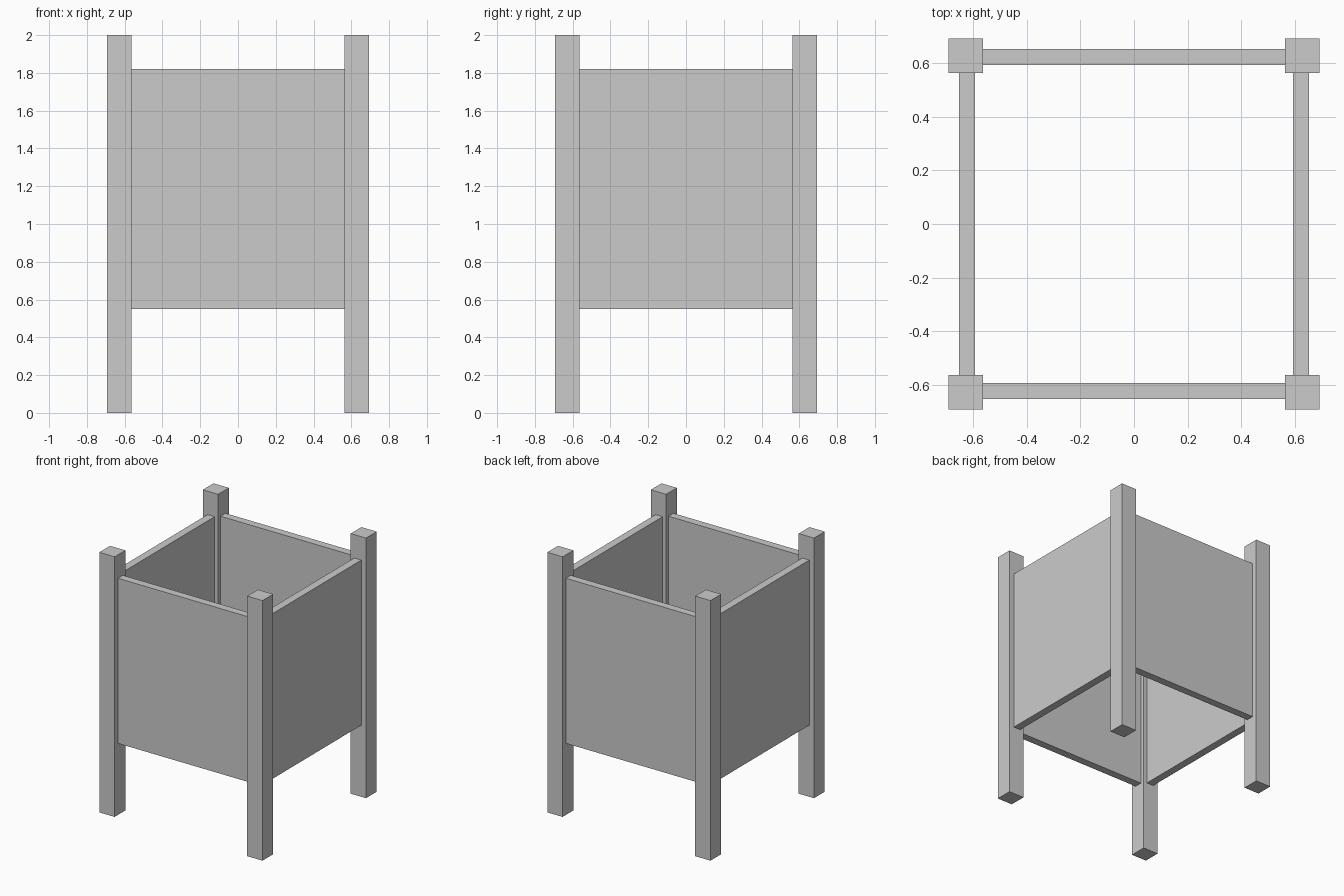
import bpy

if "Cube" in bpy.data.objects:
    bpy.data.objects.remove(bpy.data.objects["Cube"])

POST_IN, POST_OUT = 0.564, 0.694    # inner and outer faces of the posts
PANEL_IN, PANEL_OUT = 0.594, 0.654  # inner and outer faces of the panels
PANEL_Z = (0.55, 1.82)


def box(name, x, y, z):
    """Box spanning the given (min, max) ranges."""
    spans = (x, y, z)
    bpy.ops.mesh.primitive_cube_add(size=1, location=[(a + b) / 2 for a, b in spans])
    ob = bpy.context.object
    ob.name = name
    ob.scale = [b - a for a, b in spans]
    bpy.ops.object.transform_apply(location=False, rotation=False, scale=True)
    return ob


def side(sign, a, b):
    return tuple(sorted((sign * a, sign * b)))


# Four square corner posts
for sx, xname in ((-1, "left"), (1, "right")):
    for sy, yname in ((-1, "front"), (1, "back")):
        box(f"{yname}_{xname}_post", side(sx, POST_IN, POST_OUT),
            side(sy, POST_IN, POST_OUT), (0, 2))

# Four panels set between the posts, open at top and bottom
for s, yname, xname in ((-1, "front", "left"), (1, "back", "right")):
    box(f"{yname}_panel", (-POST_IN, POST_IN), side(s, PANEL_IN, PANEL_OUT), PANEL_Z)
    box(f"{xname}_panel", side(s, PANEL_IN, PANEL_OUT), (-POST_IN, POST_IN), PANEL_Z)
